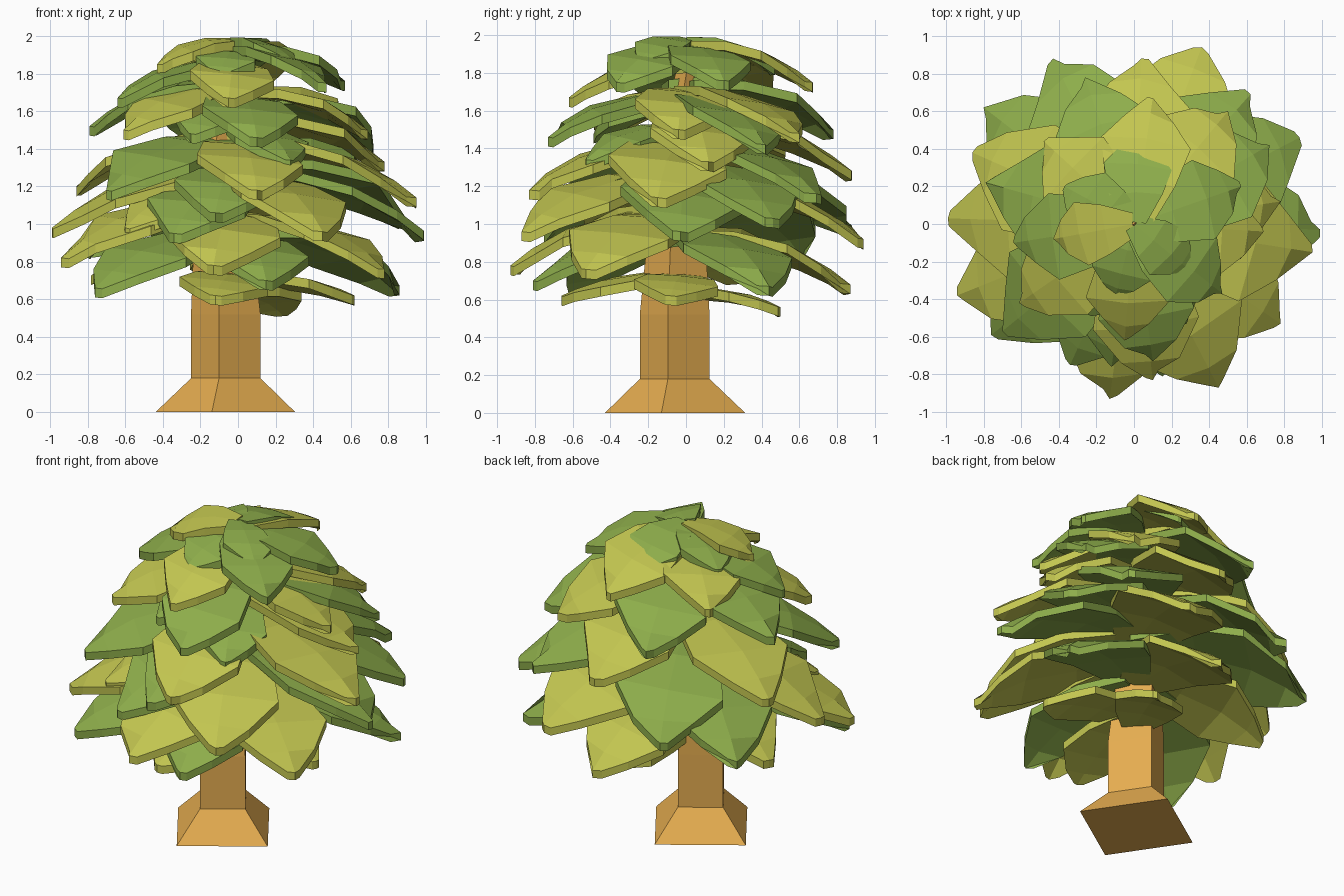
import bpy, bmesh, math, random
from mathutils import Vector

random.seed(4)
if "Cube" in bpy.data.objects:
    bpy.data.objects.remove(bpy.data.objects["Cube"], do_unlink=True)


def make_material(name, rgb):
    mat = bpy.data.materials.new(name)
    mat.use_nodes = True
    color = (*rgb, 1)
    mat.diffuse_color = color
    mat.node_tree.nodes["Principled BSDF"].inputs["Base Color"].default_value = color
    return mat


bark = make_material("tan bark", (0.79, 0.42, 0.08))
green = make_material("leaf green", (0.27, 0.42, 0.07))
yellow = make_material("yellow green", (0.54, 0.56, 0.08))


def finish(bm, name, mat):
    bmesh.ops.recalc_face_normals(bm, faces=bm.faces)
    mesh = bpy.data.meshes.new(name)
    bm.to_mesh(mesh)
    bm.free()
    mesh.materials.append(mat)
    obj = bpy.data.objects.new(name, mesh)
    bpy.context.collection.objects.link(obj)


# Square trunk with a flared foot, tapering into the crown
def build_trunk():
    sections = [(0, 0.378, -0.067, -0.058), (0.18, 0.188, -0.065, -0.06),
                (0.52, 0.188, -0.065, -0.06), (1.4, 0.12, -0.1, -0.04),
                (1.9, 0.06, -0.03, 0.03)]
    bm = bmesh.new()
    rings = []
    for z, r, cx, cy in sections:
        angles = [math.radians(-101 + 90 * k) for k in range(4)]
        rings.append([bm.verts.new((cx + r * math.cos(a), cy + r * math.sin(a), z))
                      for a in angles])
    for low, high in zip(rings, rings[1:]):
        for k in range(4):
            n = (k + 1) % 4
            bm.faces.new((low[k], low[n], high[n], high[k]))
    bm.faces.new(rings[0])
    bm.faces.new(rings[-1])
    finish(bm, "trunk", bark)


# Leaf rows: position along the leaf, half width, droop (all fractions)
ROWS = [(0.02, 0.35, 0), (0.36, 0.78, 0.06), (0.68, 1, 0.34), (0.88, 0.55, 0.7), (1, 0.13, 1)]


# Thick drooping leaf plate reaching from the trunk out to its pointed tip
def build_leaf(name, tip, mat):
    tip = Vector(tip)
    out = Vector((tip.x, tip.y, 0))
    reach = out.length
    out.normalize()
    side = Vector((-out.y, out.x, 0))
    half_width = 0.28 * reach + 0.05
    drop = 0.31 * reach if tip.z > 0.65 else 0.18 * reach
    roll = -random.uniform(0.08, 0.15)
    bm = bmesh.new()
    grid = []
    for t, w, d in ROWS:
        row = []
        for s in (-1, 0, 1):
            across = s * w * half_width
            # the midrib runs slightly ahead of the edges
            along = reach * (t - 0.03 * abs(s) * random.uniform(0, 2))
            z = tip.z + drop * (1 - d) + roll * across - 0.03 * abs(across)
            p = out * along + side * across
            row.append(bm.verts.new((p.x, p.y, z)))
        grid.append(row)
    top = []
    for a, b in zip(grid, grid[1:]):
        for k in range(2):
            top.append(bm.faces.new((a[k], b[k], b[k + 1], a[k + 1])))
    # thicken straight downwards
    extruded = bmesh.ops.extrude_face_region(bm, geom=top, use_keep_orig=True)
    moved = [g for g in extruded["geom"] if isinstance(g, bmesh.types.BMVert)]
    bmesh.ops.translate(bm, verts=moved, vec=(0, 0, -0.05))
    finish(bm, name, mat)


# Leaf tips from the top of the crown to the bottom
green_tips = [
    (0.03, 0.47, 1.84), (0.29, -0.24, 1.87), (-0.37, 0.2, 1.84), (-0.1, -0.39, 1.8),
    (0.47, -0.37, 1.75), (0.57, 0.2, 1.76), (-0.64, -0.1, 1.67),
    (0.1, -0.73, 1.46), (-0.79, 0.22, 1.52), (-0.26, 0.78, 1.5), (0.72, 0.42, 1.42),
    (0.28, -0.53, 1.34), (-0.25, -0.48, 1.48), (-0.7, -0.57, 1.18), (0.62, 0.69, 1.16),
    (-0.12, -0.76, 1.06), (0.88, 0.46, 1.03), (0.99, -0.03, 0.96), (-0.8, 0.62, 0.87),
    (-0.34, -0.75, 0.95), (-0.43, 0.88, 0.99), (-0.76, -0.59, 0.66), (0.86, 0.44, 0.67),
    (0.15, -0.81, 0.7)]
yellow_tips = [
    (-0.43, -0.08, 1.85), (0.1, 0.67, 1.75), (-0.05, -0.62, 1.67), (-0.48, 0.44, 1.7),
    (0.69, -0.04, 1.5), (-0.61, -0.42, 1.5), (0.5, 0.6, 1.48), (0.78, 0.12, 1.33),
    (0.1, -0.83, 1.18), (0.95, -0.15, 1.14), (-0.86, 0.38, 1.2), (0.04, 0.88, 1.28),
    (0.45, -0.87, 0.96), (0.36, 0.94, 0.92), (-0.99, 0.03, 0.98), (-0.6, -0.5, 0.98),
    (-0.13, -0.93, 0.78), (-0.94, -0.38, 0.82), (0.78, -0.53, 0.76),
    (0.62, -0.08, 0.62), (-0.12, -0.66, 0.62), (0.24, 0.5, 0.56), (-0.77, 0.25, 0.73),
    (0.06, 0.87, 0.68)]

build_trunk()
for label, tips, mat in (("green_leaf", green_tips, green), ("yellow_leaf", yellow_tips, yellow)):
    for i, tip in enumerate(tips):
        build_leaf(f"{label}_{i + 1}", tip, mat)
